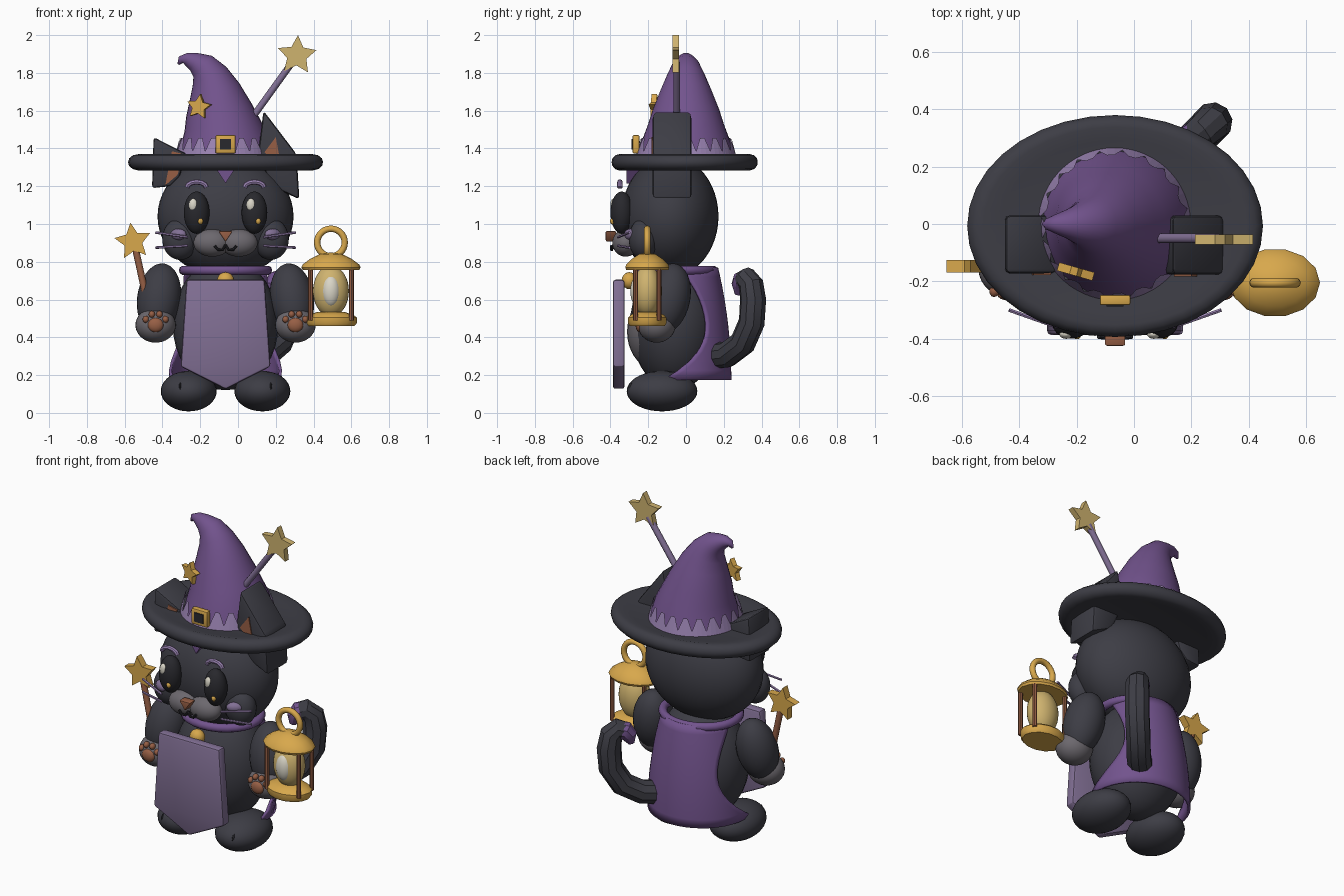
import bpy, bmesh
from math import sin, cos, pi, radians
from mathutils import Matrix, Vector, Euler

cube = bpy.data.objects.get("Cube")
if cube:
    bpy.data.objects.remove(cube)

CX = -0.066  # the character's own centre line


def material(name, code):
    srgb = [int(code[i:i + 2], 16) / 255 for i in (0, 2, 4)]
    col = [c / 12.92 if c < 0.04 else ((c + 0.055) / 1.055) ** 2.4 for c in srgb] + [1]
    m = bpy.data.materials.new(name)
    m.use_nodes = True
    m.diffuse_color = col
    bsdf = next(n for n in m.node_tree.nodes if n.type == 'BSDF_PRINCIPLED')
    bsdf.inputs['Base Color'].default_value = col
    return m


FUR = material("charcoal_fur", "3d3d45")
BLACK = material("eye_black", "28282d")
PURPLE = material("purple_cloth", "72538d")
LILAC = material("lilac_trim", "9b84b3")
MAUVE = material("mauve_cloth", "827095")
GOLD = material("gold", "d8a84c")
PALE = material("pale_gold", "cfb36f")
BROWN = material("brown", "975f45")
GREY = material("grey_fur", "6c686e")
IVORY = material("ivory", "dad6c8")


def finish(bm, name, mat, angle=40):
    bmesh.ops.recalc_face_normals(bm, faces=bm.faces)
    me = bpy.data.meshes.new(name)
    bm.to_mesh(me)
    bm.free()
    me.materials.append(mat)
    if angle:
        me.polygons.foreach_set("use_smooth", [True] * len(me.polygons))
        me.set_sharp_from_angle(angle=radians(angle))
    ob = bpy.data.objects.new(name, me)
    bpy.context.collection.objects.link(ob)
    return ob


def ball(name, loc, rad, mat, rot=(0, 0, 0), seg=28):
    bm = bmesh.new()
    bmesh.ops.create_uvsphere(bm, u_segments=seg, v_segments=seg * 2 // 3, radius=1)
    bm.transform(Matrix.LocRotScale(Vector(loc), Euler([radians(a) for a in rot]), Vector(rad)))
    return finish(bm, name, mat, 60)


def skin(bm, rings, closed=False, caps=True):
    n = len(rings)
    for i in range(n if closed else n - 1):
        a, b = rings[i], rings[(i + 1) % n]
        for j in range(len(a)):
            k = (j + 1) % len(a)
            bm.faces.new((a[j], a[k], b[k], b[j]))
    if caps and not closed:
        bm.faces.new(rings[0])
        bm.faces.new(rings[-1])


def lathe(name, profile, loc, mat, scale=(1, 1), sides=32, closed=False, angle=40):
    bm = bmesh.new()
    rings = [[bm.verts.new((loc[0] + r * scale[0] * cos(2 * pi * j / sides),
                            loc[1] + r * scale[1] * sin(2 * pi * j / sides), loc[2] + z))
              for j in range(sides)] for r, z in profile]
    skin(bm, rings, closed)
    return finish(bm, name, mat, angle)


def tube(name, pts, radii, mat, sides=10, ref=(0, 1, 0), angle=40):
    bm = bmesh.new()
    pts = [Vector(p) for p in pts]
    rings = []
    for i, p in enumerate(pts):
        t = (pts[min(i + 1, len(pts) - 1)] - pts[max(i - 1, 0)]).normalized()
        u = Vector(ref).cross(t).normalized()
        v = t.cross(u)
        r = radii[i] if isinstance(radii, list) else radii
        rings.append([bm.verts.new(p + r * (u * cos(2 * pi * j / sides) + v * sin(2 * pi * j / sides)))
                      for j in range(sides)])
    skin(bm, rings)
    return finish(bm, name, mat, angle)


def prism(name, pts, y0, y1, mat, bevel=0.0, matrix=None):
    bm = bmesh.new()
    skin(bm, [[bm.verts.new((x, y, z)) for x, z in pts] for y in (y0, y1)])
    if bevel:
        bmesh.ops.bevel(bm, geom=bm.edges[:], offset=bevel, segments=2, affect='EDGES', profile=0.5)
    if matrix:
        bm.transform(matrix)
    return finish(bm, name, mat, 0 if not bevel else 30)


def star(name, loc, r, thick, mat, tilt=0, turn=0):
    pts = [((r if i % 2 == 0 else r * 0.5) * sin(pi * i / 5), (r if i % 2 == 0 else r * 0.5) * cos(pi * i / 5))
           for i in range(10)]
    m = Matrix.Translation(loc) @ Matrix.Rotation(radians(turn), 4, 'Z') @ Matrix.Rotation(radians(tilt), 4, 'Y')
    return prism(name, pts, -thick / 2, thick / 2, mat, 0, m)


def torus(name, loc, big, small, mat, upright=False, sy=1.0):
    ring = [(big + small * cos(pi * k / 5), small * sin(pi * k / 5)) for k in range(10)]
    ob = lathe(name, ring, (0, 0, 0), mat, (1, sy), 28, True, 60)
    m = Matrix.Rotation(pi / 2, 4, 'X') if upright else Matrix.Identity(4)
    ob.data.transform(Matrix.Translation(loc) @ m)
    return ob


# Body and head
ball("body", (CX, -0.06, 0.47), (0.28, 0.235, 0.35), FUR)
ball("belly", (CX, -0.16, 0.43), (0.19, 0.152, 0.2), GREY)
ball("head", (CX, -0.085, 1.04), (0.36, 0.257, 0.32), FUR, seg=36)

# Mirrored limbs and face parts
for s, side in ((1, "left"), (-1, "right")):
    def at(d, y, z):
        return (CX + s * d, y, z)
    ball(side + "_foot", at(0.195, -0.127, 0.115), (0.148, 0.187, 0.107), FUR)
    ball(side + "_toe_line", at(0.24, -0.285, 0.135), (0.008, 0.02, 0.025), BLACK, seg=12)
    ball(side + "_arm", at(0.352, -0.095, 0.605), (0.116, 0.117, 0.19), FUR, (-12, s * -8, 0))
    ball(side + "_hand", at(0.37, -0.155, 0.465), (0.107, 0.1, 0.093), GREY)
    ball(side + "_palm_pad", at(0.37, -0.245, 0.465), (0.042, 0.022, 0.038), BROWN, seg=16)
    for d, z in ((-0.052, 0.495), (-0.02, 0.522), (0.02, 0.522), (0.052, 0.495)):
        ball(side + "_toe_pad", at(0.37 + d, -0.235, z), (0.017, 0.02, 0.019), BROWN, seg=12)
    ball(side + "_cheek_fluff", at(0.24, -0.225, 0.92), (0.095, 0.078, 0.11), FUR)
    ball(side + "_blush", at(0.25, -0.295, 0.945), (0.047, 0.026, 0.03), MAUVE, (0, 0, s * 30), 16)
    ball(side + "_muzzle", at(0.07, -0.32, 0.9), (0.1, 0.07, 0.073), GREY)
    ball(side + "_eye", at(0.153, -0.34, 1.06), (0.068, 0.06, 0.112), BLACK)
    ball(side + "_eye_shine", (CX + s * 0.153 - 0.018, -0.384, 1.1), (0.024, 0.017, 0.035), IVORY, seg=14)
    ball(side + "_eye_glint", (CX + s * 0.153 + 0.02, -0.388, 1.015), (0.014, 0.014, 0.017), GOLD, seg=12)
    tube(side + "_brow", [at(0.153 + 0.052 * cos(a), -0.35, 1.193 + 0.03 * sin(a))
                          for a in (pi * k / 6 for k in range(7))], 0.014, LILAC, 8)
    for z0, z1 in ((0.93, 0.955), (0.885, 0.875)):
        tube(side + "_whisker", [at(0.2, -0.36, z0), at(0.37, -0.3, z1)], 0.007, LILAC, 6)
    tube(side + "_mouth", [at(0, -0.385, 0.888), at(0.016, -0.393, 0.862), at(0.04, -0.396, 0.864),
                           at(0.058, -0.394, 0.885)], 0.007, BLACK, 8)

prism("nose", [(CX - 0.038, 0.962), (CX + 0.038, 0.962), (CX, 0.905)], -0.425, -0.37, BROWN, 0.006)
prism("forehead_mark", [(CX - 0.055, 1.3), (CX + 0.055, 1.3), (CX, 1.215)], -0.315, -0.24, PURPLE)

# Ears poking through the brim
prism("left_ear", [(0.135, 1.6), (0.31, 1.37), (0.325, 1.13), (0.18, 1.2), (0.105, 1.36)],
      -0.177, 0.03, FUR, 0.018)
prism("left_inner_ear", [(0.14, 1.38), (0.2, 1.46), (0.23, 1.3)], -0.183, -0.17, BROWN)
prism("right_ear", [(-0.447, 1.46), (-0.27, 1.37), (-0.31, 1.25), (-0.36, 1.2), (-0.455, 1.19)],
      -0.172, 0.03, FUR, 0.015)
prism("right_inner_ear", [(-0.385, 1.205), (-0.32, 1.26), (-0.29, 1.37), (-0.35, 1.385)], -0.178, -0.165, BROWN)

# Hat
lathe("hat_brim", [(0.01, 1.3), (0.4, 1.295), (0.46, 1.283), (0.492, 1.291), (0.512, 1.31), (0.516, 1.328),
                   (0.51, 1.348), (0.49, 1.364), (0.46, 1.37), (0.4, 1.358), (0.01, 1.36)],
      (CX, -0.007, 0), FUR, (1, 0.75), 36)
spine = [(-0.066, 1.33), (-0.07, 1.45), (-0.087, 1.53), (-0.1, 1.6), (-0.122, 1.71), (-0.15, 1.785), (-0.187, 1.835),
         (-0.232, 1.858), (-0.273, 1.873), (-0.302, 1.87), (-0.316, 1.845)]
tube("hat_cone", [(x, 0, z) for x, z in spine],
     [0.262, 0.23, 0.2, 0.178, 0.134, 0.1, 0.074, 0.051, 0.034, 0.02, 0.006], PURPLE, 32, angle=70)

# Band of lilac teeth around the cone
bm = bmesh.new()
rows = [[], []]
for j in range(60):
    a = 2 * pi * j / 60
    high = j % 3 < 2
    for row, r, z in ((rows[0], 0.268, 1.35), (rows[1], 0.241 if high else 0.259, 1.455 if high else 1.385)):
        row.append(bm.verts.new((-0.068 + r * cos(a), r * sin(a), z)))
skin(bm, rows, caps=False)
finish(bm, "hat_band", LILAC, 0)

q = [(-1, -1), (1, -1), (1, 1), (-1, 1)]
prism("buckle", [(CX + 0.053 * x, 1.422 + 0.048 * z) for x, z in q], -0.283, -0.247, GOLD, 0.006)
prism("buckle_centre", [(CX + 0.03 * x, 1.422 + 0.028 * z) for x, z in q], -0.288, -0.28, BLACK)
star("hat_star", (-0.206, -0.165, 1.62), 0.068, 0.03, GOLD, 8, -16)

# Large wand tucked in the hat
tube("hat_wand_rod", [(0.07, -0.05, 1.555), (0.29, -0.05, 1.86)], 0.018, MAUVE)
star("hat_wand_star", (0.312, -0.054, 1.893), 0.107, 0.036, PALE, 3)

# Small wand in the right hand
tube("hand_wand_rod", [(-0.455, -0.15, 0.47), (-0.545, -0.147, 0.88)], 0.018, BROWN)
star("hand_wand_star", (-0.556, -0.147, 0.908), 0.1, 0.044, GOLD, -8)

# Cape, collar, bell and tabard
bm = bmesh.new()
grid = []
for i in range(13):
    t = i / 12
    half = radians(54 + (50 if t < 0.5 else 32) * (2 * t - 1) ** 2)
    row = []
    for j in range(25):
        a = pi / 2 + half * (j / 12 - 1)
        row.append(bm.verts.new((CX + (0.3 - 0.085 * t * t) * cos(a), -0.05 + (0.29 - 0.07 * t * t) * sin(a),
                                 0.175 + 0.595 * t)))
    grid.append(row)
for a, b in zip(grid, grid[1:]):
    for j in range(24):
        bm.faces.new((a[j], a[j + 1], b[j + 1], b[j]))
cape = finish(bm, "cape", PURPLE)
cape.modifiers.new("thickness", 'SOLIDIFY').thickness = 0.015
torus("collar", (CX, -0.055, 0.755), 0.222, 0.025, PURPLE, sy=0.9)
ball("bell", (CX, -0.3, 0.7), (0.045, 0.04, 0.045), GOLD, seg=20)
prism("tabard", [(CX - 0.207, 0.705), (CX + 0.207, 0.705), (CX + 0.238, 0.245), (CX, 0.125), (CX - 0.238, 0.245)],
      -0.387, -0.325, MAUVE, 0.014)

# Tail, with a purple tip curling inward
tail = [(0.06, 0.13, 0.3), (0.15, 0.22, 0.31), (0.22, 0.3, 0.37), (0.268, 0.348, 0.48), (0.274, 0.355, 0.6),
        (0.265, 0.345, 0.68), (0.235, 0.32, 0.712), (0.205, 0.3, 0.7)]
tube("tail", tail, [0.07] * 5 + [0.066, 0.06, 0.052], FUR, 10, (1, -1, 0), 30)
tube("tail_tip", [tail[-2], tail[-1], (0.185, 0.285, 0.67), (0.178, 0.278, 0.625)],
     [0.05, 0.056, 0.046, 0.02], PURPLE, 10, (1, -1, 0), 30)

# Lantern held by the left hand
LX, LY = 0.492, -0.205
oval = (1, 0.76)
lathe("lantern_cap", [(0.01, 0.848), (0.06, 0.84), (0.11, 0.815), (0.15, 0.785), (0.157, 0.77), (0.15, 0.757),
                      (0.01, 0.757)], (LX, LY, 0), GOLD, oval, 14)
lathe("lantern_base", [(0.01, 0.46), (0.125, 0.46), (0.137, 0.475), (0.137, 0.505), (0.12, 0.518), (0.07, 0.535),
                       (0.01, 0.535)], (LX, LY, 0), GOLD, oval, 14)
torus("lantern_ring", (LX, LY, 0.902), 0.073, 0.017, GOLD, True)
ball("lantern_glass", (LX, LY, 0.645), (0.095, 0.078, 0.135), PALE)
ball("lantern_flame", (LX, LY - 0.045, 0.645), (0.05, 0.045, 0.084), IVORY)
for sx in (-1, 1):
    for sy in (-1, 1):
        x, y = LX + sx * 0.108, LY + sy * 0.062
        tube("lantern_post", [(x, y, 0.49), (x, y, 0.775)], 0.013, BROWN, 8)
